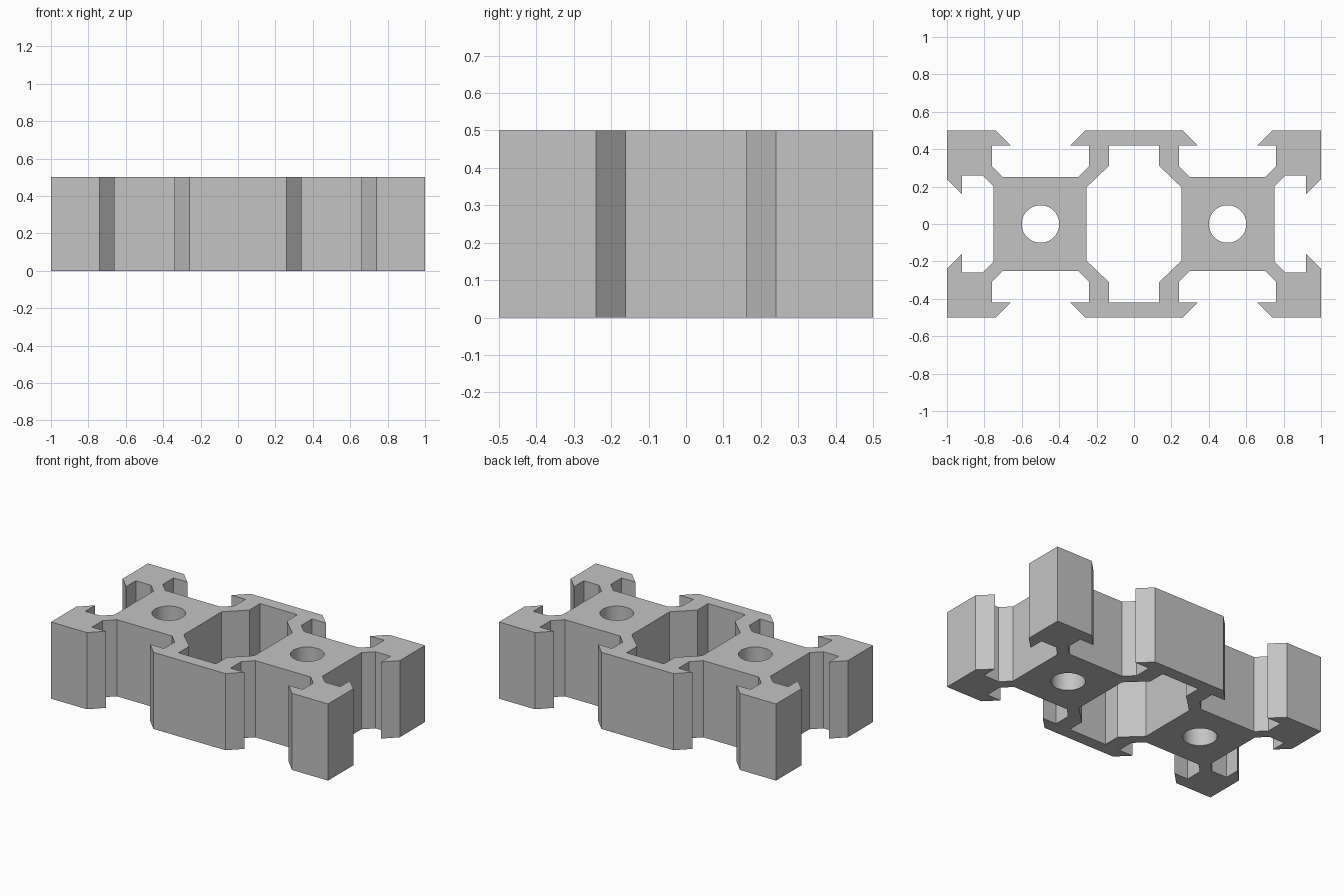
import bpy
import bmesh
from math import sin, cos, pi

if "Cube" in bpy.data.objects:
    bpy.data.objects.remove(bpy.data.objects["Cube"], do_unlink=True)

HEIGHT = 0.5

grey = bpy.data.materials.new("plain grey")
grey.use_nodes = True
grey.diffuse_color = (0.55, 0.55, 0.55, 1)
grey.node_tree.nodes["Principled BSDF"].inputs["Base Color"].default_value = grey.diffuse_color


def mirror_four(quarter):
    """Complete a quarter outline (+x, +y, clockwise) to a closed loop."""
    half = quarter + [(x, -y) for x, y in reversed(quarter)]
    return half + [(-x, y) for x, y in reversed(half)]


def circle(cx, radius, sides=64):
    return [(cx + radius * cos(2 * pi * i / sides), radius * sin(2 * pi * i / sides))
            for i in range(sides)]


# Half of a front or back slot, mirrored about the middle of its block
slot = [(0.26, 0.5), (0.34, 0.42), (0.24, 0.42), (0.24, 0.31), (0.30, 0.25)]
slot += [(1 - x, y) for x, y in reversed(slot)]

# Corner block and half of the end slot
corner = [(1, 0.5), (1, 0.24), (0.92, 0.16), (0.92, 0.26), (0.81, 0.26), (0.75, 0.20)]

# Central cavity
cavity = [(0.135, 0.42), (0.135, 0.31), (0.255, 0.195)]

# Filled flat profile with its cavity and two round bores, extruded upward
profile = bpy.data.curves.new("rail_profile", "CURVE")
profile.dimensions = "2D"
profile.fill_mode = "BOTH"
profile.extrude = HEIGHT / 2
for loop in (mirror_four(slot + corner), mirror_four(cavity), circle(-0.5, 0.1), circle(0.5, 0.1)):
    spline = profile.splines.new("POLY")
    spline.points.add(len(loop) - 1)
    for point, (x, y) in zip(spline.points, loop):
        point.co = (x, y, 0, 1)
    spline.use_cyclic_u = True

# Turn the extrusion into one clean mesh standing on the ground
source = bpy.data.objects.new("rail_profile", profile)
bpy.context.collection.objects.link(source)
bpy.context.view_layer.update()
evaluated = source.evaluated_get(bpy.context.evaluated_depsgraph_get())
mesh = bpy.data.meshes.new_from_object(evaluated)
bpy.data.objects.remove(source, do_unlink=True)

bm = bmesh.new()
bm.from_mesh(mesh)
bmesh.ops.remove_doubles(bm, verts=bm.verts, dist=0.0005)
bmesh.ops.translate(bm, verts=bm.verts, vec=(0, 0, HEIGHT / 2))
bmesh.ops.recalc_face_normals(bm, faces=bm.faces)
bm.to_mesh(mesh)
bm.free()

mesh.materials.clear()
mesh.materials.append(grey)
rail = bpy.data.objects.new("slotted_rail", mesh)
bpy.context.collection.objects.link(rail)

# Smooth bores, sharp edges elsewhere
bpy.ops.object.select_all(action="DESELECT")
rail.select_set(True)
bpy.context.view_layer.objects.active = rail
bpy.ops.object.shade_smooth_by_angle(angle=pi / 6)
